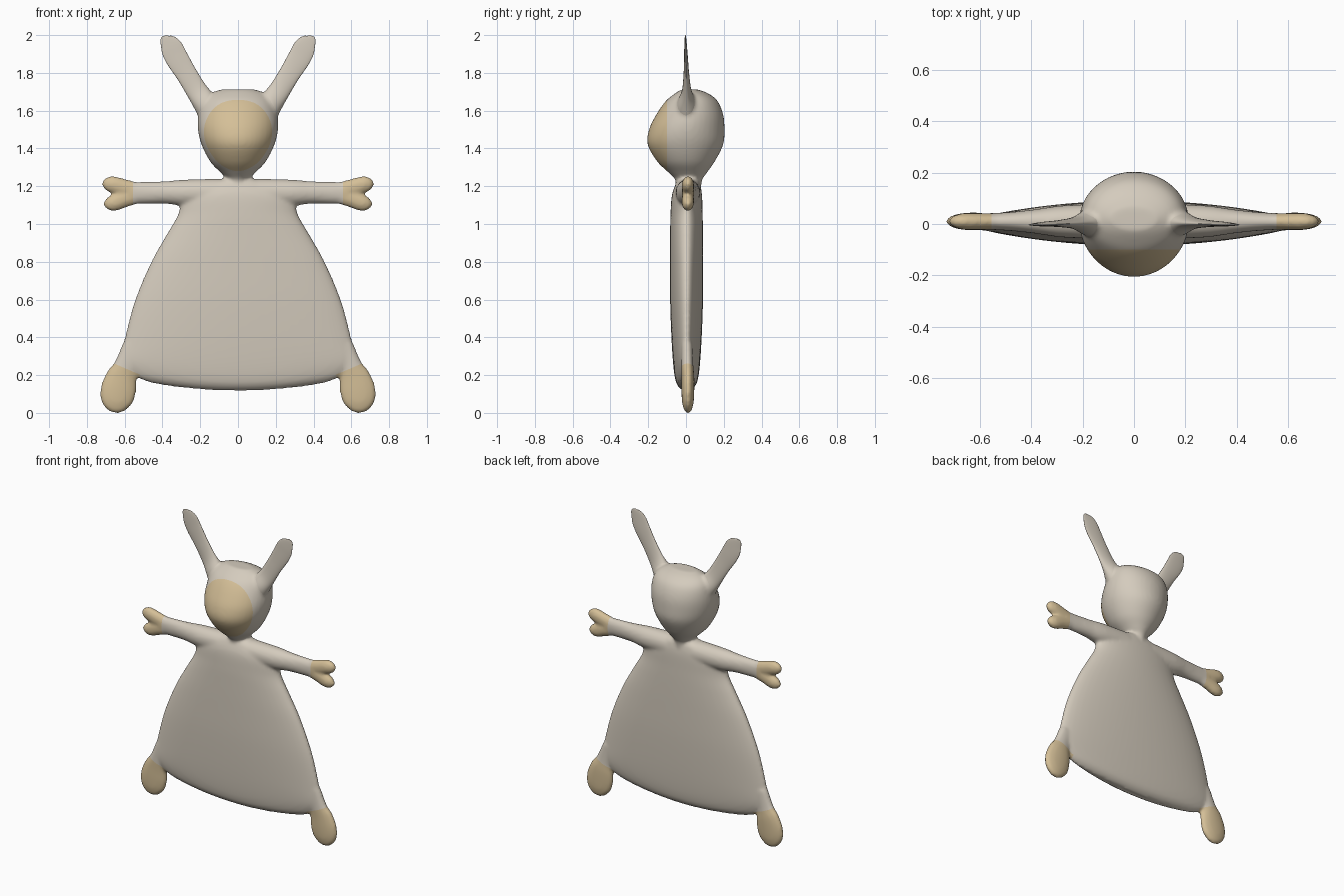
import bpy, bmesh, math
from mathutils import Vector

if "Cube" in bpy.data.objects:
    bpy.data.objects.remove(bpy.data.objects["Cube"])


def material(name, rgb):
    m = bpy.data.materials.new(name)
    m.diffuse_color = (*rgb, 1)
    m.use_nodes = True
    m.node_tree.nodes["Principled BSDF"].inputs["Base Color"].default_value = m.diffuse_color
    return m


CREAM = material("cream_plush", (0.66, 0.60, 0.51))
TAN = material("tan_plush", (0.66, 0.52, 0.31))


def spline(st, steps=6):
    """Catmull-Rom through the stations."""
    out = []
    for i in range(len(st) - 1):
        p = [st[max(0, min(len(st) - 1, i + k))] for k in (-1, 0, 1, 2)]
        for s in range(steps):
            t = s / steps
            out.append([0.5 * (2 * b + (c - a) * t + (2 * a - 5 * b + 4 * c - d) * t * t
                               + (3 * b - a - 3 * c + d) * t ** 3) for a, b, c, d in zip(*p)])
    out.append(list(st[-1]))
    return out


def loft(bm, stations, side=1, n=40):
    """Elliptic tube along an xz path; station = x, z, half width, half depth, y centre."""
    st = spline(stations)
    rings = []
    for i, (x, z, w, d, yc) in enumerate(st):
        a, b = st[max(0, i - 1)], st[min(len(st) - 1, i + 1)]
        t = Vector((b[0] - a[0], b[1] - a[1])).normalized()
        rings.append([bm.verts.new((side * (x + t.y * w * math.cos(2 * math.pi * k / n)),
                                    yc + d * math.sin(2 * math.pi * k / n),
                                    z - t.x * w * math.cos(2 * math.pi * k / n)))
                      for k in range(n)])
    for r, q in zip(rings, rings[1:]):
        for k in range(n):
            bm.faces.new((r[k], r[(k + 1) % n], q[(k + 1) % n], q[k]))
    bm.faces.new(rings[0])
    bm.faces.new(rings[-1])
    return [v for r in rings for v in r]


def finish(bm, name, mats):
    bmesh.ops.recalc_face_normals(bm, faces=bm.faces[:])
    me = bpy.data.meshes.new(name)
    for f in bm.faces:
        f.smooth = True
    bm.to_mesh(me)
    bm.free()
    for m in mats:
        me.materials.append(m)
    ob = bpy.data.objects.new(name, me)
    bpy.context.collection.objects.link(ob)
    return ob


# Profiles
torso = [(0, .115, .47, .012, .003), (0, .135, .54, .04, .003), (0, .17, .59, .058, .003),
         (0, .25, .628, .07, .003), (0, .40, .60, .08, .003), (0, .60, .545, .087, .003),
         (0, .80, .46, .088, .003), (0, .95, .375, .087, .003), (0, 1.05, .318, .085, .003),
         (0, 1.15, .29, .08, .005), (0, 1.21, .20, .065, .01), (0, 1.24, .07, .05, .012)]
head = [(0, 1.17, .055, .065, .015), (0, 1.23, .055, .07, .015), (0, 1.27, .09, .10, .01),
        (0, 1.33, .147, .152, 0), (0, 1.42, .193, .20, -.003), (0, 1.50, .212, .20, .004),
        (0, 1.58, .21, .177, .02), (0, 1.65, .19, .138, .03), (0, 1.69, .15, .09, .03),
        (0, 1.712, .09, .045, .02)]
arm = [(.10, 1.165, .075, .07, .01), (.28, 1.165, .07, .062, .01), (.38, 1.167, .06, .048, .01),
       (.48, 1.166, .058, .037, .01), (.58, 1.165, .058, .032, .01)]
finger_up = [(.52, 1.17, .047, .03, .01), (.60, 1.19, .047, .032, .01), (.66, 1.208, .045, .032, .01),
             (.695, 1.213, .036, .025, .01), (.72, 1.215, .012, .01, .01)]
finger_low = [(.52, 1.158, .047, .03, .01), (.60, 1.135, .047, .032, .01), (.655, 1.113, .045, .032, .01),
              (.688, 1.107, .034, .025, .01), (.711, 1.105, .012, .01, .01)]
foot = [(.56, .36, .05, .03, .005), (.595, .25, .062, .032, .007), (.617, .19, .083, .034, .01),
        (.634, .12, .095, .034, .01), (.643, .06, .085, .031, .01), (.647, .02, .055, .022, .01),
        (.649, .0, .02, .01, .01)]
ear = [(.10, 1.54, .09, .07, .005), (.165, 1.63, .068, .055, .005), (.215, 1.70, .057, .026, .004),
       (.27, 1.79, .055, .015, .002), (.325, 1.88, .06, .010, 0), (.355, 1.94, .056, .007, -.002),
       (.382, 1.98, .033, .004, -.003), (.388, 1.997, .012, .002, -.003)]

# Plush skin: torso, head, limbs and ear roots fused together
bm = bmesh.new()
for v in loft(bm, torso, n=64):
    if v.co.z < .35:  # hem hangs lowest in the middle
        v.co.z += .2 * v.co.x ** 2 * (.35 - v.co.z) / .23
loft(bm, head)
for s in (1, -1):
    for profile in (arm, finger_up, finger_low, foot, ear[:4]):
        loft(bm, profile, s)
skin = finish(bm, "plush_body", [])
mod = skin.modifiers.new("fuse", 'REMESH')
mod.mode = 'VOXEL'
mod.voxel_size = 0.01
mod = skin.modifiers.new("soften", 'SMOOTH')
mod.factor = 0.5
mod.iterations = 8
fused = bpy.data.meshes.new_from_object(skin.evaluated_get(bpy.context.evaluated_depsgraph_get()))
bpy.data.objects.remove(skin)

# Cut clean colour borders for face, hands and feet
FACE_Y, HAND_X = -.10, .555
bm = bmesh.new()
bm.from_mesh(fused)
cuts = [((0, FACE_Y, 0), (0, 1, 0))]
for s in (1, -1):
    cuts += [((s * HAND_X, 0, 0), (1, 0, 0)), ((s * .525, 0, .205), (-s * .43, 0, 1))]
for co, no in cuts:
    bmesh.ops.bisect_plane(bm, geom=bm.verts[:] + bm.edges[:] + bm.faces[:], dist=1e-5,
                           plane_co=co, plane_no=no)
for f in bm.faces:
    c = f.calc_center_median()
    x = abs(c.x)
    is_face = c.y < FACE_Y and c.z > 1.2
    is_hand = x > HAND_X and c.z > 1
    is_foot = x > .52 and c.z < .205 + .43 * (x - .525)
    f.material_index = int(is_face or is_hand or is_foot)
finish(bm, "plush_body", [CREAM, TAN])

# Thin ears
for s, name in ((1, "ear_right"), (-1, "ear_left")):
    bm = bmesh.new()
    loft(bm, ear, s)
    finish(bm, name, [CREAM])
